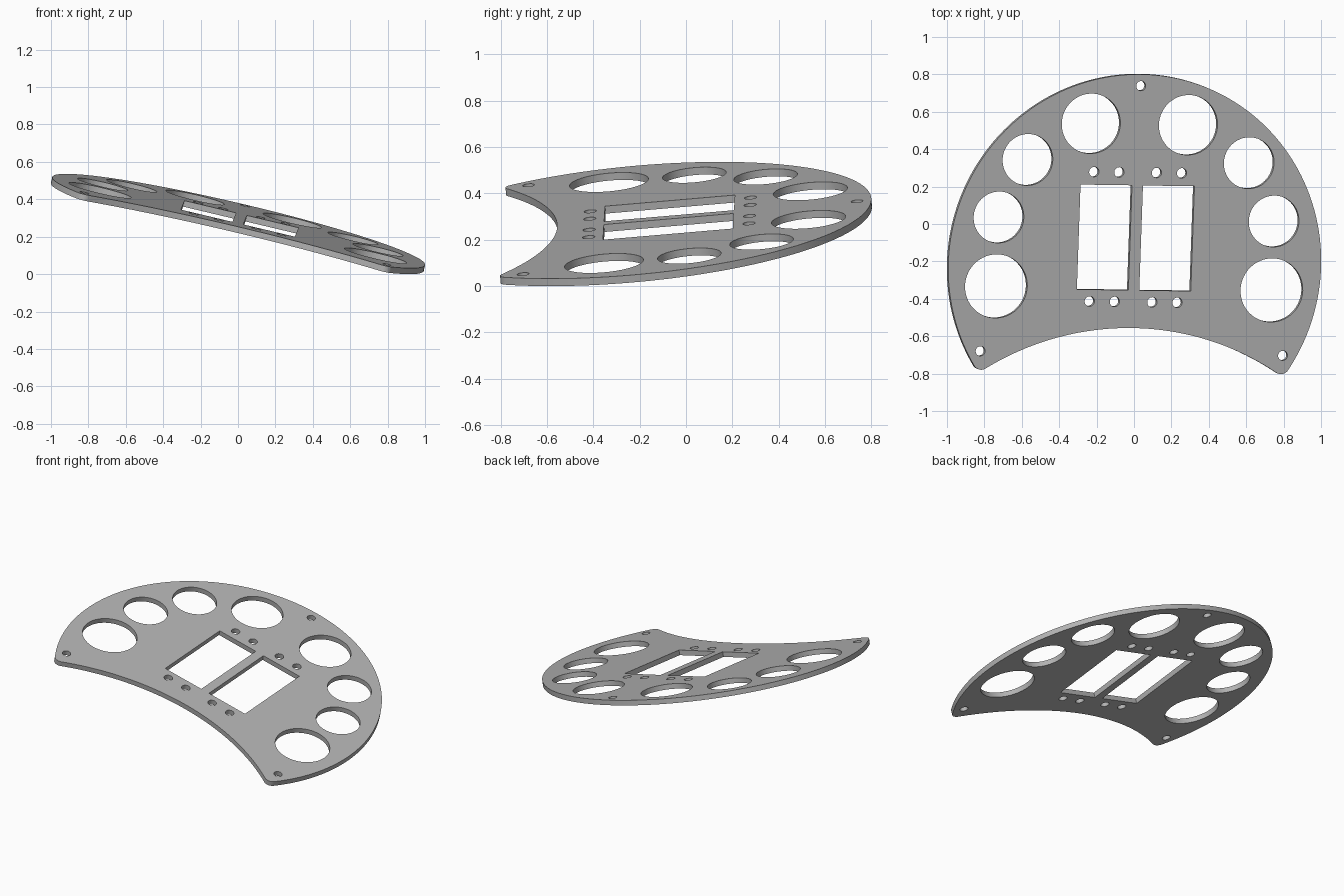
import bpy, bmesh
from math import sin, cos, atan2, pi, radians, hypot
from mathutils import Matrix, Vector

cube = bpy.data.objects.get("Cube")
if cube:
    bpy.data.objects.remove(cube)

THICK = 0.033
R_OUT = 1.024          # outer rim radius
R_IN = 1.511           # concave front edge radius
R_TIP = 0.045          # rounded tips
Y_IN = -0.338 - R_IN   # centre of the concave edge


def arc(cx, cy, r, a0, a1, n):
    return [(cx + r * cos(a0 + (a1 - a0) * i / n), cy + r * sin(a0 + (a1 - a0) * i / n))
            for i in range(n + 1)]


def circle(cx, cy, r, n=64):
    return arc(cx, cy, r, 0, 2 * pi, n)[:-1]


# Outline: large rim, rounded tips tangent to rim and concave front edge
d_out, d_in = R_OUT - R_TIP, R_IN + R_TIP
tip_y = (d_in ** 2 - d_out ** 2 - Y_IN ** 2) / (-2 * Y_IN)
tip_x = (d_out ** 2 - tip_y ** 2) ** 0.5
rim_a = atan2(tip_y, tip_x)
in_a = atan2(tip_y - Y_IN, tip_x)
tip_end = in_a - pi
rim = arc(0, 0, R_OUT, rim_a, pi - rim_a, 160)
right_tip = arc(tip_x, tip_y, R_TIP, tip_end, rim_a, 14)
left_tip = [(-x, y) for x, y in reversed(right_tip)]
front = arc(0, Y_IN, R_IN, pi - in_a, in_a, 64)
loops = [rim + left_tip[1:] + front[1:-1] + right_tip[:-1]]

# Holes, mirrored left and right
loops.append(circle(0, 0.962, 0.026, 32))
for side in (-1, 1):
    for x, y, r in ((0.757, -0.124, 0.171), (0.756, 0.246, 0.138),
                    (0.608, 0.557, 0.138), (0.267, 0.756, 0.161)):
        loops.append(circle(side * x, y, r))
    loops.append(circle(side * 0.831, -0.474, 0.026, 32))
    for x in (0.103, 0.241):
        for y in (0.497, -0.198):
            loops.append(circle(side * x, y, 0.027, 32))
    loops.append([(side * x, y) for x, y in
                  ((0.03, -0.135), (0.313, -0.135), (0.313, 0.428), (0.03, 0.428))])

# Fill the flat face around the holes and extrude it
bm = bmesh.new()
edges = []
for loop in loops:
    vs = [bm.verts.new((x, y, 0)) for x, y in loop]
    edges += [bm.edges.new((vs[i - 1], vs[i])) for i in range(len(vs))]
bmesh.ops.triangle_fill(bm, edges=edges, use_beauty=True, use_dissolve=False, normal=(0, 0, 1))
ext = bmesh.ops.extrude_face_region(bm, geom=bm.faces[:], use_keep_orig=True)
bmesh.ops.translate(bm, vec=(0, 0, -THICK),
                    verts=[g for g in ext["geom"] if isinstance(g, bmesh.types.BMVert)])
bmesh.ops.recalc_face_normals(bm, faces=bm.faces[:])

# Tilt the plate, centre it and stand it on the ground
n = Vector((0.236, -0.094, 1)).normalized()
v = Vector((0.05, 1.425, 0.1225))
v = (v - n * v.dot(n)).normalized()
u = v.cross(n)
bm.transform(Matrix((u, v, n)).transposed().to_4x4())
lo = [min(p.co[i] for p in bm.verts) for i in range(3)]
hi = [max(p.co[i] for p in bm.verts) for i in range(3)]
bmesh.ops.translate(bm, verts=bm.verts[:],
                    vec=(-(lo[0] + hi[0]) / 2, -(lo[1] + hi[1]) / 2, -lo[2]))

mesh = bpy.data.meshes.new("panel_plate")
bm.to_mesh(mesh)
bm.free()
plate = bpy.data.objects.new("panel_plate", mesh)
bpy.context.collection.objects.link(plate)

# Plain grey
mat = bpy.data.materials.new("plain_grey")
mat.use_nodes = True
grey = (0.45, 0.45, 0.45, 1)
mat.diffuse_color = grey
mat.node_tree.nodes["Principled BSDF"].inputs["Base Color"].default_value = grey
mesh.materials.append(mat)

bpy.ops.object.select_all(action="DESELECT")
plate.select_set(True)
bpy.context.view_layer.objects.active = plate
bpy.ops.object.shade_smooth_by_angle(angle=radians(30))
